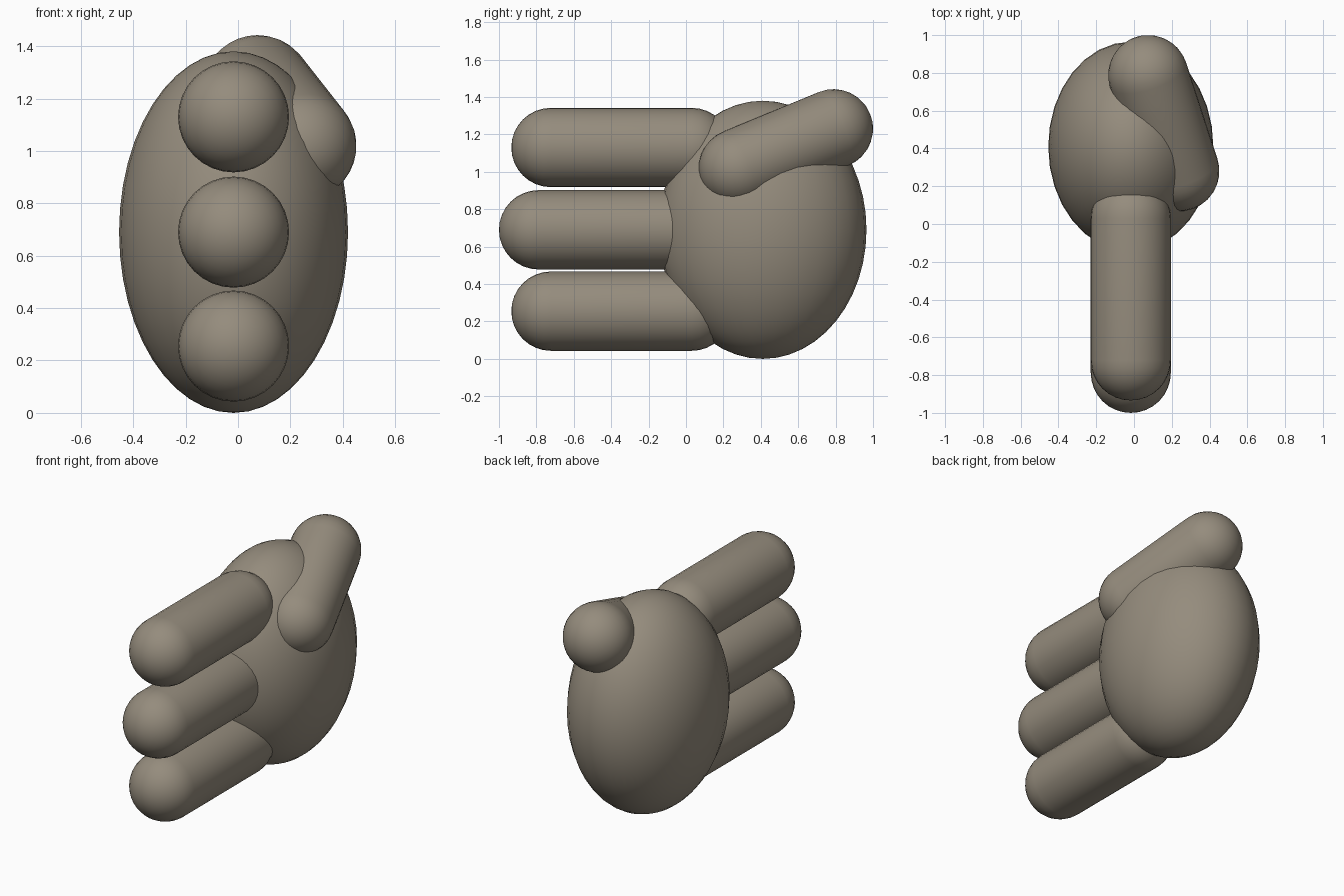
import bpy, bmesh
from math import sin, cos, pi
from mathutils import Vector, Matrix

if "Cube" in bpy.data.objects:
    bpy.data.objects.remove(bpy.data.objects["Cube"])

# Warm grey-brown clay
clay = bpy.data.materials.new("clay")
clay.diffuse_color = (0.30, 0.262, 0.205, 1)
clay.use_nodes = True
clay.node_tree.nodes["Principled BSDF"].inputs["Base Color"].default_value = clay.diffuse_color


def finish(name, bm):
    for f in bm.faces:
        f.smooth = True
    mesh = bpy.data.meshes.new(name)
    bm.to_mesh(mesh)
    bm.free()
    mesh.materials.append(clay)
    obj = bpy.data.objects.new(name, mesh)
    bpy.context.collection.objects.link(obj)
    return obj


def capsule(name, start, end, radius=0.212, steps=8):
    # Spin a stadium-shaped half profile around the line between the end centres
    start, end = Vector(start), Vector(end)
    axis = end - start
    arc = [i / steps * pi / 2 for i in range(steps + 1)]
    profile = [(radius * sin(a), -radius * cos(a)) for a in arc]
    profile += [(radius * sin(a), axis.length + radius * cos(a)) for a in reversed(arc)]
    bm = bmesh.new()
    verts = [bm.verts.new((x, 0, z)) for x, z in profile]
    edges = [bm.edges.new(pair) for pair in zip(verts, verts[1:])]
    bmesh.ops.spin(bm, geom=verts + edges, cent=(0, 0, 0), axis=(0, 0, 1),
                   angle=2 * pi, steps=32)
    bmesh.ops.remove_doubles(bm, verts=bm.verts[:], dist=0.0001)
    bmesh.ops.recalc_face_normals(bm, faces=bm.faces[:])
    rot = axis.to_track_quat('Z', 'Y').to_matrix().to_4x4()
    bm.transform(Matrix.Translation(start) @ rot)
    return finish(name, bm)


# Egg-shaped palm
bm = bmesh.new()
bmesh.ops.create_uvsphere(bm, u_segments=32, v_segments=24, radius=1)
bm.transform(Matrix.Translation((-0.017, 0.41, 0.69)) @ Matrix.Diagonal((0.437, 0.555, 0.69, 1)))
finish("palm", bm)

# Three stacked fingers pointing forward
for name, z, tip in (("lower_finger", 0.255, -0.722),
                     ("middle_finger", 0.69, -0.788),
                     ("upper_finger", 1.13, -0.722)):
    capsule(name, (-0.017, 0.03, z), (-0.017, tip, z))

# Thumb slanting over the top of the palm
capsule("thumb", (0.24, 0.28, 1.02), (0.075, 0.788, 1.23))
